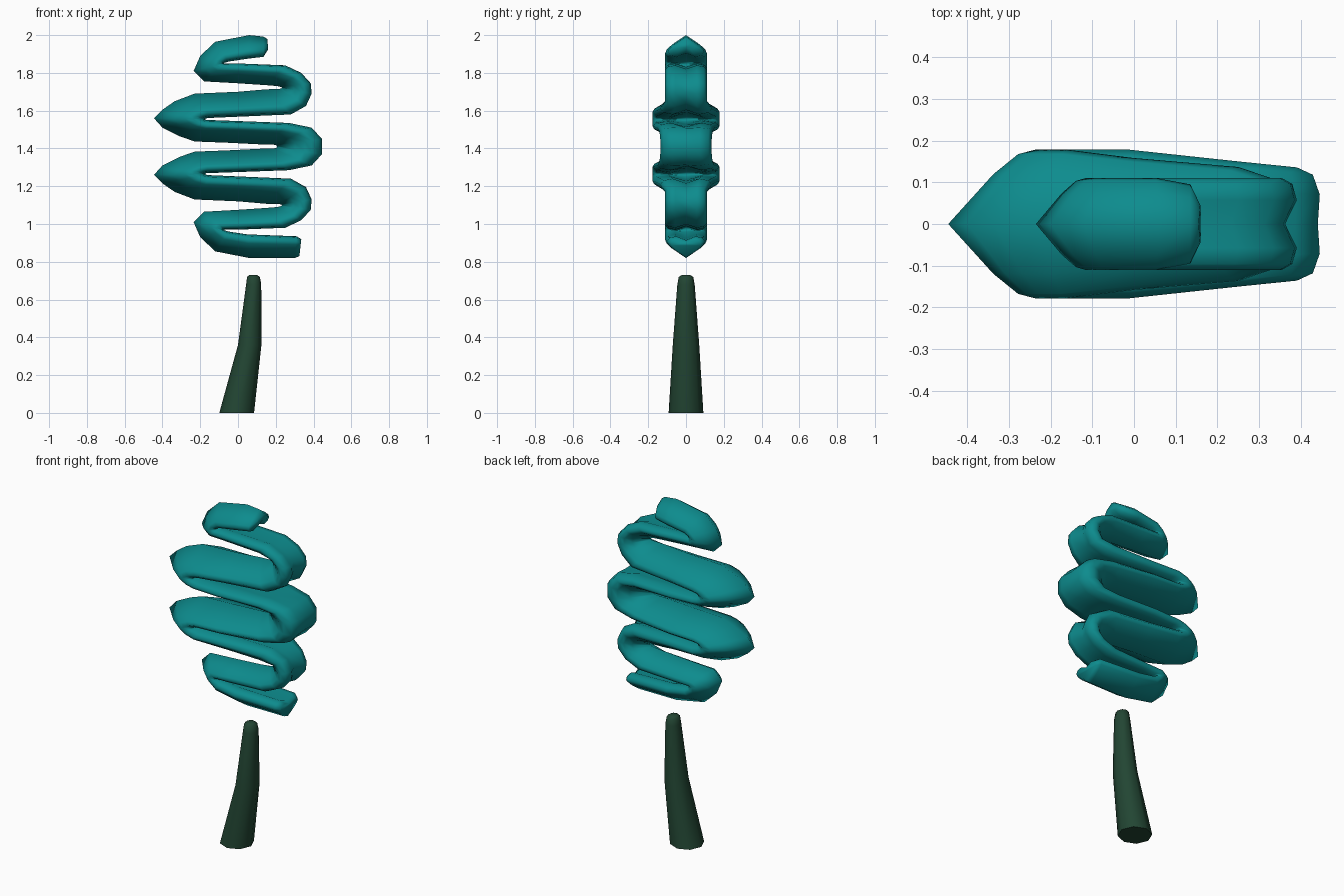
import bpy
import bmesh
import math

old_cube = bpy.data.objects.get("Cube")
if old_cube:
    bpy.data.objects.remove(old_cube, do_unlink=True)


def make_material(name, colour):
    mat = bpy.data.materials.new(name)
    mat.use_nodes = True
    mat.diffuse_color = (*colour, 1)
    shader = next(n for n in mat.node_tree.nodes if n.type == 'BSDF_PRINCIPLED')
    shader.inputs["Base Color"].default_value = (*colour, 1)
    shader.inputs["Roughness"].default_value = 0.8
    return mat


def sweep(name, rings, mat, angle):
    """Skin a list of equally sized point rings and cap both ends."""
    bm = bmesh.new()
    loops = [[bm.verts.new(point) for point in ring] for ring in rings]
    count = len(loops[0])
    for lower, upper in zip(loops, loops[1:]):
        for i in range(count):
            j = (i + 1) % count
            bm.faces.new((lower[i], lower[j], upper[j], upper[i]))
    bm.faces.new(loops[0][::-1])
    bm.faces.new(loops[-1])
    bmesh.ops.recalc_face_normals(bm, faces=bm.faces[:])
    mesh = bpy.data.meshes.new(name)
    bm.to_mesh(mesh)
    bm.free()
    mesh.materials.append(mat)
    obj = bpy.data.objects.new(name, mesh)
    bpy.context.collection.objects.link(obj)
    bpy.ops.object.select_all(action='DESELECT')
    obj.select_set(True)
    bpy.context.view_layer.objects.active = obj
    bpy.ops.object.shade_smooth_by_angle(angle=math.radians(angle))
    return obj


teal = make_material("teal foliage", (0.004, 0.262, 0.27))
bark = make_material("dark green bark", (0.016, 0.06, 0.033))

# Trunk: tapering eight-sided stem with a lean
# height, centre x, half width, half depth
stem = [(0, -.007, .092, .092), (.36, .062, .062, .07),
        (.68, .083, .04, .046), (.72, .082, .034, .038), (.73, .08, .02, .022)]


def stem_ring(z, x, half_x, half_y):
    turns = [math.tau * i / 8 for i in range(8)]
    return [(x + half_x * math.cos(a), half_y * math.sin(a), z) for a in turns]


sweep("trunk", [stem_ring(*row) for row in stem], bark, 50)

# Foliage: winding ribbon, upper half, from the middle bend to the top
# ridge x, ridge z, hollow x, hollow z
upper = [
    (.207, 1.415, .445, 1.45), (.19, 1.42, .39, 1.51), (.15, 1.42, .27, 1.535),
    (-.05, 1.43, 0, 1.545), (-.23, 1.437, -.14, 1.55), (-.31, 1.465, -.165, 1.55),
    (-.4, 1.51, -.17, 1.552), (-.445, 1.56, -.175, 1.555), (-.4, 1.605, -.17, 1.558),
    (-.335, 1.65, -.165, 1.56), (-.23, 1.69, -.14, 1.562), (0, 1.7, 0, 1.568),
    (.15, 1.713, .28, 1.58), (.22, 1.715, .36, 1.625), (.235, 1.72, .39, 1.69),
    (.23, 1.725, .385, 1.745), (.21, 1.73, .335, 1.8), (.15, 1.735, .25, 1.84),
    (0, 1.745, 0, 1.85), (-.18, 1.755, -.07, 1.85), (-.235, 1.81, -.08, 1.852),
    (-.2, 1.89, -.065, 1.855), (-.12, 1.965, -.05, 1.86), (.06, 2, .05, 1.875),
]
mirror_z = 1.41
top_ends = [(.135, 1.992, .135, 1.885), (.155, 1.98, .16, 1.925)]
bottom_ends = [(.325, 1.99, .335, 1.9), (.3, 2, .31, 1.885)]


def flip(row):
    rx, rz, hx, hz = row
    return rx, 2 * mirror_z - rz, hx, 2 * mirror_z - hz


path = [flip(row) for row in bottom_ends + upper[::-1]] + upper + top_ends
end_widths = {path[0]: .08, path[1]: .1, path[-2]: .095, path[-1]: .045}


def half_width(row):
    rx, rz, hx, hz = row
    x = (rx + hx) / 2
    rise = abs(hz - mirror_z)
    if row in end_widths:
        return end_widths[row]
    if rise > .2:
        return .11
    if rise > .153:
        return .158 - .1 * max(0, x)
    return .178 - .13 * max(0, x)


def ribbon_ring(row):
    rx, rz, hx, hz = row
    w = half_width(row)
    # Crescent section: side fraction, and fraction from ridge to hollow
    middle_bend = hx > .38 and abs(hz - mirror_z) < .15
    hollow = .98 if middle_bend else .82
    half = [(0, 0), (.67, .4), (.94, .62), (1, .77), (.87, .93), (.52, 1), (0, hollow)]
    section = half + [(-s, t) for s, t in half[-2:0:-1]]
    return [(rx + t * (hx - rx), s * w, rz + t * (hz - rz)) for s, t in section]


sweep("foliage_ribbon", [ribbon_ring(row) for row in path], teal, 120)
